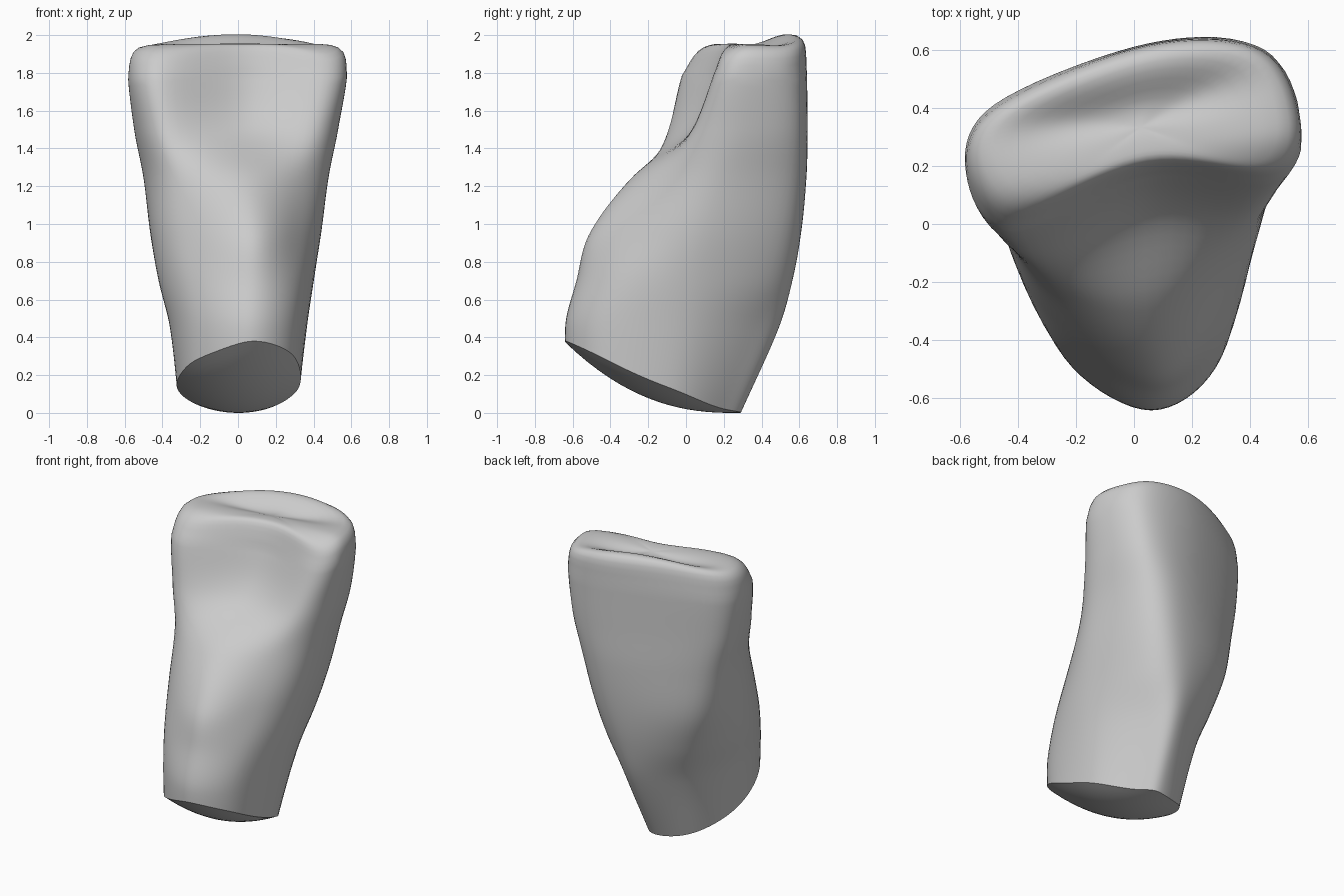
import bpy
import bmesh
import math
from mathutils import Vector

SIDES, ROWS, CAP_RINGS = 72, 48, 9

cube = bpy.data.objects.get("Cube")
if cube:
    bpy.data.objects.remove(cube)

# Cross-sections in hundredths, running from front centre round by -x, back and +x
sections = {
    0: [(5, -61), (-23, -45), (-31, -10), (-20, 18), (3, 29), (15, 19), (30, -8), (28, -45)],
    45: [(6, -64), (-24, -46), (-36, -8), (-25, 30), (5, 49), (21, 36), (36, -2), (30, -46)],
    70: [(7, -58), (-27, -40), (-42, -1), (-31, 38), (5, 56), (27, 46), (40, 2), (32, -38)],
    95: [(7, -51), (-31, -29), (-46, 6), (-38, 42), (5, 60), (32, 53), (44, 9), (33, -26)],
    125: [(4, -28), (-34, -17), (-49, 13), (-43, 42), (5, 62), (37, 58), (48, 19), (36, -8)],
    150: [(4, 3), (-39, -9), (-54, 16), (-47, 41), (5, 62), (42, 60), (53, 28), (42, 5)],
    182: [(5, 18), (-42, -1), (-58, 18), (-48, 41), (5, 62), (45, 60), (58, 33), (48, 16)],
    197: [(5, 22), (-38, 8), (-55, 23), (-45, 41), (5, 62), (44, 60), (56, 35), (46, 20)],
}


def spline(keys, points, t):
    """Smooth curve through points at uneven keys."""
    last = len(keys) - 1
    i = max(k for k in range(last) if k == 0 or keys[k] <= t)

    def slope(k):
        a, b = max(k - 1, 0), min(k + 1, last)
        return (points[b] - points[a]) / (keys[b] - keys[a])

    span = keys[i + 1] - keys[i]
    u = min(max((t - keys[i]) / span, 0), 1)
    v = 1 - u
    return (points[i] * (v * v * (1 + 2 * u)) + points[i + 1] * (u * u * (3 - 2 * u))
            + (slope(i) * v - slope(i + 1) * u) * (span * u * v))


def outline(points):
    """Closed smooth ring through the section points."""
    n = len(points)
    looped = [Vector(points[k % n]) / 100 for k in range(-2, n + 3)]
    keys = list(range(-2, n + 3))
    return [spline(keys, looped, n * s / SIDES) for s in range(SIDES)]


def root_height(p):
    """Bowl-shaped underside, rising to the front and sides."""
    return 0.49 * abs(0.25 - p.y) ** 2.3 + 0.9 * p.x ** 2


def crown_height(p):
    """Biting edge: low front lip, shallow groove, higher back ridge."""
    across = p.y - 0.2 * p.x
    ridge = 0.062 * math.exp(-((across - 0.55) / 0.13) ** 2 - ((p.x + 0.04) / 0.42) ** 2)
    groove = 0.045 * math.exp(-((across - 0.4) / 0.07) ** 2 - (p.x / 0.4) ** 4)
    lip = 0.5 * max(0, 0.19 - across)
    return 1.955 + ridge - groove - lip


levels = [z / 100 for z in sections]
rings = [outline(points) for points in sections.values()]
bm = bmesh.new()


def meet(column, z, height):
    """Height at which a column of the side meets an end surface."""
    for _ in range(25):
        z += 0.5 * (height(spline(levels, column, z)) - z)
    return z


# Side wall, one column at a time
columns = []
for s in range(SIDES):
    column = [ring[s] for ring in rings]
    low = meet(column, 0.2, root_height)
    high = meet(column, 1.95, crown_height)
    wall = []
    for r in range(ROWS + 1):
        z = low + (high - low) * r / ROWS
        wall.append(bm.verts.new((*spline(levels, column, z), z)))
    columns.append(wall)


def bridge(a, b):
    for s in range(SIDES):
        t = (s + 1) % SIDES
        bm.faces.new((a[s], a[t], b[t], b[s]))


for r in range(ROWS):
    bridge([c[r] for c in columns], [c[r + 1] for c in columns])


# Curved end surfaces, shrinking inwards from the rim
def cap(rim, height):
    middle = sum((v.co.xy for v in rim), Vector((0, 0))) / SIDES
    previous = rim
    for k in range(1, CAP_RINGS):
        ring = []
        for v in rim:
            p = v.co.xy.lerp(middle, k / CAP_RINGS)
            ring.append(bm.verts.new((*p, height(p))))
        bridge(previous, ring)
        previous = ring
    tip = bm.verts.new((*middle, height(middle)))
    for s in range(SIDES):
        bm.faces.new((previous[s], previous[(s + 1) % SIDES], tip))


cap([c[0] for c in columns], root_height)
cap([c[-1] for c in columns], crown_height)

# Round over the crown rim
crown = [v for v in bm.verts if v.co.z > 1.8]
for _ in range(8):
    bmesh.ops.smooth_vert(bm, verts=crown, factor=0.5,
                          use_axis_x=True, use_axis_y=True, use_axis_z=True)
bmesh.ops.recalc_face_normals(bm, faces=bm.faces)

mesh = bpy.data.meshes.new("tooth")
bm.to_mesh(mesh)
bm.free()
tooth = bpy.data.objects.new("tooth", mesh)
bpy.context.collection.objects.link(tooth)

# Plain grey surface
grey = bpy.data.materials.new("plain_grey")
grey.use_nodes = True
grey.diffuse_color = (0.6, 0.6, 0.6, 1)
grey.node_tree.nodes["Principled BSDF"].inputs["Base Color"].default_value = grey.diffuse_color
mesh.materials.append(grey)

bpy.ops.object.select_all(action="DESELECT")
tooth.select_set(True)
bpy.context.view_layer.objects.active = tooth
bpy.ops.object.shade_smooth_by_angle(angle=math.radians(40))
